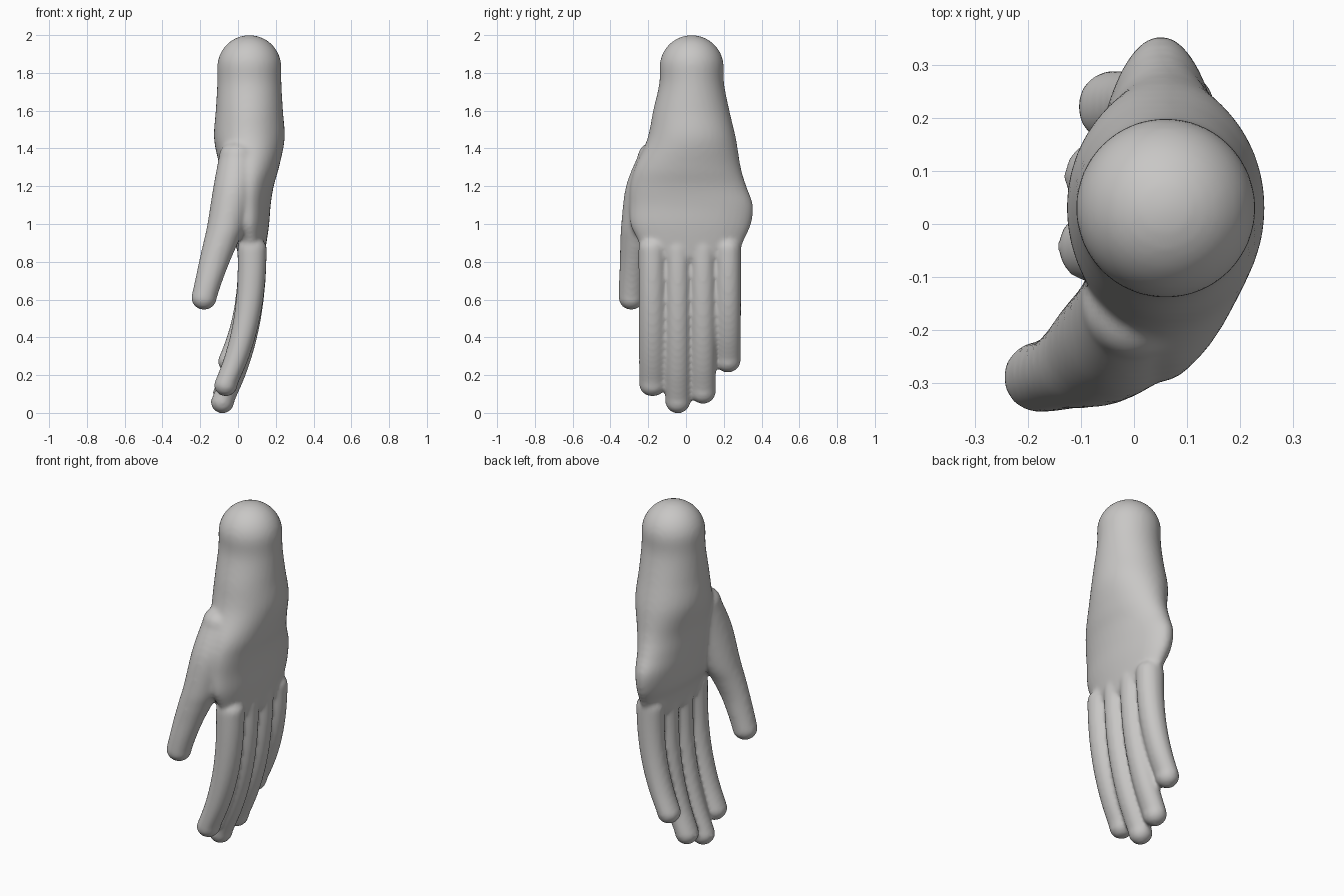
import bpy
import bmesh
import math

SIDES = 40
STEPS = 5

old = bpy.data.objects.get("Cube")
if old:
    bpy.data.objects.remove(old, do_unlink=True)


def spline(a, b, c, d, t):
    """Smooth interpolation between b and c."""
    return 0.5 * (2 * b + (c - a) * t + (2 * a - 5 * b + 4 * c - d) * t * t
                  + (3 * b - a - 3 * c + d) * t ** 3)


def smooth_sections(keys):
    padded = [keys[0]] + keys + [keys[-1]]
    result = []
    for i in range(len(keys) - 1):
        quad = padded[i:i + 4]
        for s in range(STEPS):
            result.append(tuple(spline(*values, s / STEPS) for values in zip(*quad)))
    return result + [keys[-1]]


def cap(section, height):
    """Shrinking sections that round off an end, from the rim outwards."""
    z, cx, rx, cy, ry = section
    rings = []
    for i in range(1, 10):
        a = math.pi / 2 * i / 9.3
        rings.append((z + height * math.sin(a), cx, rx * math.cos(a), cy, ry * math.cos(a)))
    return rings


def loft(bm, keys, top, bottom):
    """Closed skin over elliptical sections (z, centre x, half x, centre y, half y)."""
    sections = cap(keys[0], top)[::-1] + smooth_sections(keys) + cap(keys[-1], -bottom)
    rings = []
    for z, cx, rx, cy, ry in sections:
        ring = []
        for i in range(SIDES):
            a = math.tau * i / SIDES
            ring.append(bm.verts.new((cx + rx * math.cos(a), cy + ry * math.sin(a), z)))
        rings.append(ring)
    for upper, lower in zip(rings, rings[1:]):
        for i in range(SIDES):
            j = (i + 1) % SIDES
            bm.faces.new((upper[i], lower[i], lower[j], upper[j]))
    bm.faces.new(rings[0])
    bm.faces.new(rings[-1][::-1])


def finger(bm, y, tip_x, tip_z, width):
    """Finger that bends gently forward towards its tip."""
    keys = []
    for i in range(7):
        t = i / 6
        x = 0.075 + (tip_x - 0.075) * t ** 2.4
        thick = 0.078 - 0.015 * t
        keys.append((0.87 + (tip_z - 0.87) * t, x, thick, y, width - 0.003 * t))
    loft(bm, keys, 0.06, 0.065)


bm = bmesh.new()

# Forearm stump, wrist and palm
loft(bm, [
    (1.83, 0.06, 0.17, 0.03, 0.17),
    (1.74, 0.06, 0.17, 0.03, 0.172),
    (1.6, 0.06, 0.178, 0.028, 0.202),
    (1.45, 0.06, 0.187, 0.03, 0.235),
    (1.3, 0.06, 0.157, 0.01, 0.28),
    (1.2, 0.052, 0.137, 0.012, 0.308),
    (1.1, 0.05, 0.123, 0.028, 0.327),
    (1.0, 0.055, 0.11, 0.025, 0.32),
    (0.92, 0.066, 0.088, 0.025, 0.285),
    (0.84, 0.07, 0.07, 0.025, 0.25),
], 0.17, 0.05)

# Thumb with its fleshy base
loft(bm, [
    (1.36, 0.0, 0.1, -0.15, 0.105),
    (1.2, -0.02, 0.11, -0.2, 0.118),
    (1.0, -0.06, 0.102, -0.235, 0.108),
    (0.9, -0.092, 0.092, -0.258, 0.09),
    (0.8, -0.125, 0.082, -0.275, 0.075),
    (0.7, -0.155, 0.073, -0.285, 0.07),
    (0.61, -0.18, 0.068, -0.29, 0.067),
], 0.08, 0.065)

# Index, middle, ring and little finger
finger(bm, -0.178, -0.065, 0.152, 0.074)
finger(bm, -0.043, -0.082, 0.062, 0.07)
finger(bm, 0.09, -0.07, 0.112, 0.071)
finger(bm, 0.222, -0.045, 0.278, 0.071)

bmesh.ops.recalc_face_normals(bm, faces=bm.faces)
mesh = bpy.data.meshes.new("hand")
bm.to_mesh(mesh)
bm.free()
for poly in mesh.polygons:
    poly.use_smooth = True
hand = bpy.data.objects.new("hand", mesh)
bpy.context.collection.objects.link(hand)

# Fuse the parts into one soft skin
remesh = hand.modifiers.new("fuse", "REMESH")
remesh.mode = "VOXEL"
remesh.voxel_size = 0.012
remesh.use_smooth_shade = True
soften = hand.modifiers.new("soften", "SMOOTH")
soften.factor = 0.5
soften.iterations = 8

# Plain grey skin
grey = bpy.data.materials.new("light grey")
grey.use_nodes = True
colour = (0.58, 0.57, 0.56, 1)
grey.diffuse_color = colour
grey.node_tree.nodes["Principled BSDF"].inputs["Base Color"].default_value = colour
mesh.materials.append(grey)
